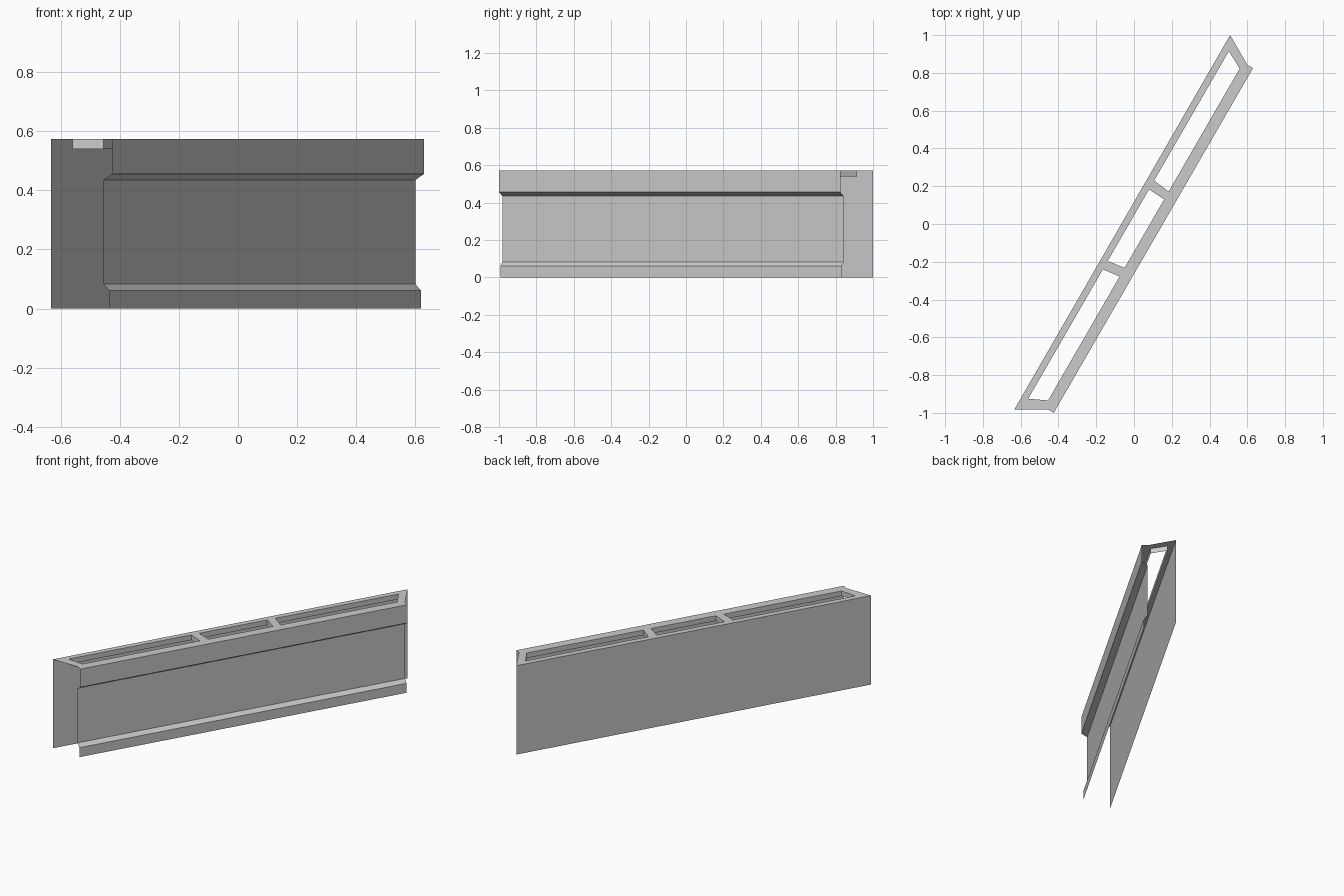
import bpy
import bmesh
from mathutils import Vector

if "Cube" in bpy.data.objects:
    bpy.data.objects.remove(bpy.data.objects["Cube"])

H = 0.573          # overall height
LIP = 0.033        # depth of the opening linings
SLOPE = 1.732      # wall runs at 60 degrees in plan
OUT = Vector((0.866, -0.5, 0))   # direction the moulded face points


def make(name, polys):
    """Build one welded object from a list of polygons."""
    bm = bmesh.new()
    for poly in polys:
        bm.faces.new([bm.verts.new(p) for p in poly])
    bmesh.ops.remove_doubles(bm, verts=bm.verts, dist=1e-5)
    mesh = bpy.data.meshes.new(name)
    bm.to_mesh(mesh)
    bm.free()
    ob = bpy.data.objects.new(name, mesh)
    bpy.context.collection.objects.link(ob)
    return ob


def at(p, z, offset=0.0):
    return Vector((p[0], p[1], z)) + OUT * offset


# Plan corners: back wall ends and front wall ends
back_a, back_b = (-0.633, -0.981), (0.509, 1.0)
front_a, front_b = (-0.455, -0.982), (0.600, 0.843)

# Plain back sheet, open at both ends and below
make("back_wall", [[at(back_b, 0), at(back_a, 0), at(back_a, H), at(back_b, H)]])

# Front moulding: (offset, height) profile swept along the wall
profile = [(0.022, 0), (0.022, 0.061), (0, 0.083), (0, 0.435),
           (0.035, 0.456), (0.035, H)]
make("front_moulding", [
    [at(front_a, z0, d0), at(front_b, z0, d0), at(front_b, z1, d1), at(front_a, z1, d1)]
    for (d0, z0), (d1, z1) in zip(profile, profile[1:])])

# Three openings: y positions of each end on the back line and the front line
back_y = [-0.925, -0.24, -0.196, 0.183, 0.230, 0.915]
front_y = [-0.934, -0.278, -0.232, 0.130, 0.172, 0.823]
inner_back = [(-0.56 + (y + 0.925) / SLOPE, y) for y in back_y]
inner_front = [(-0.455 + (y + 0.934) / SLOPE, y) for y in front_y]
hb = [at(p, H) for p in inner_back]
hf = [at(p, H) for p in inner_front]

# Top frame: long bands, end bands and two cross bars
top = [
    [at(back_a, H)] + hb + [at(back_b, H)],
    [at(front_a, H), at(front_a, H, 0.035), at(front_b, H, 0.035), at(front_b, H)] + hf[::-1],
    [at(back_a, H), at(front_a, H), hf[0], hb[0]],
    [at(front_b, H), at(back_b, H), hb[-1], hf[-1]],
]
top[0].reverse()
top += [[hb[i], hf[i], hf[i + 1], hb[i + 1]] for i in (1, 3)]
make("top_frame", top)

# Shallow vertical linings around each opening
drop = Vector((0, 0, LIP))
linings = []
for i in (0, 2, 4):
    ring = [hb[i], hf[i], hf[i + 1], hb[i + 1]]
    for p, q in zip(ring, ring[1:] + ring[:1]):
        linings.append([p, q, q - drop, p - drop])
make("opening_linings", linings)
